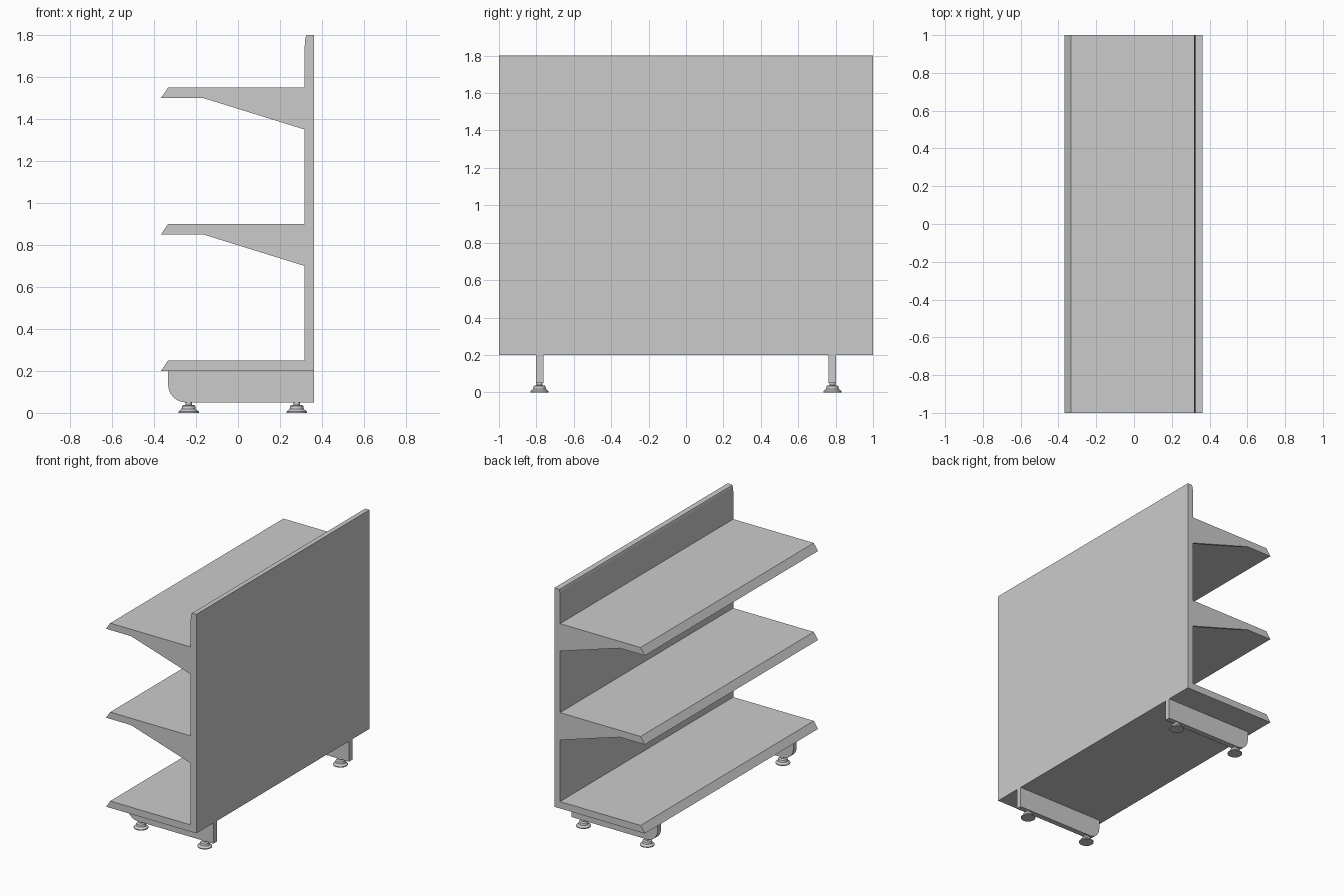
import bpy, bmesh, math

if "Cube" in bpy.data.objects:
    bpy.data.objects.remove(bpy.data.objects["Cube"])


def finish(name, bm, smooth=False):
    bmesh.ops.recalc_face_normals(bm, faces=bm.faces)
    mesh = bpy.data.meshes.new(name)
    bm.to_mesh(mesh)
    bm.free()
    ob = bpy.data.objects.new(name, mesh)
    bpy.context.collection.objects.link(ob)
    if smooth:
        bpy.ops.object.select_all(action='DESELECT')
        ob.select_set(True)
        bpy.context.view_layer.objects.active = ob
        bpy.ops.object.shade_smooth_by_angle(angle=math.radians(30))
    return ob


def extrude_profile(name, pts, y0, y1, smooth=False):
    """Extrude a closed x-z outline from y0 to y1."""
    bm = bmesh.new()
    face = bm.faces.new([bm.verts.new((x, y0, z)) for x, z in pts])
    out = bmesh.ops.extrude_face_region(bm, geom=[face])
    verts = [g for g in out['geom'] if isinstance(g, bmesh.types.BMVert)]
    bmesh.ops.translate(bm, verts=verts, vec=(0, y1 - y0, 0))
    return finish(name, bm, smooth)


def lathe(name, profile, loc, segs=24):
    """Spin an r-z outline round a vertical axis."""
    bm = bmesh.new()
    vs = [bm.verts.new((r, 0, z)) for r, z in profile]
    es = [bm.edges.new(p) for p in zip(vs, vs[1:])]
    bmesh.ops.spin(bm, geom=vs + es, cent=(0, 0, 0), axis=(0, 0, 1),
                   angle=math.tau, steps=segs)
    bmesh.ops.remove_doubles(bm, verts=bm.verts, dist=1e-5)
    ob = finish(name, bm, True)
    ob.location = loc
    return ob


BACK, WALL, TIP, LIP = 0.363, 0.318, -0.367, -0.333

# back panel with a softened top front edge
extrude_profile("back_panel",
                [(BACK, 0.2), (BACK, 1.8), (0.33, 1.8), (0.325, 1.797),
                 (0.321, 1.785), (0.319, 1.77), (WALL, 1.75), (WALL, 0.2)],
                -1, 1, True)

# bottom deck
extrude_profile("base_shelf",
                [(TIP, 0.2), (LIP, 0.25), (WALL, 0.25), (WALL, 0.2)], -1, 1)

# upper shelves with thin tapering end brackets
EDGE = 0.985
for label, z in (("middle", 0.85), ("top", 1.5)):
    extrude_profile(label + "_shelf",
                    [(TIP, z), (LIP, z + 0.05), (WALL, z + 0.05), (WALL, z)],
                    -EDGE, EDGE)
    for side, s in (("front", -1), ("rear", 1)):
        extrude_profile(f"{label}_shelf_{side}_bracket",
                        [(TIP, z), (LIP, z + 0.05), (WALL, z + 0.05),
                         (WALL, z - 0.15), (-0.165, z)], s * EDGE, s)

# base legs with a rounded lower front corner, standing on levelling feet
R = 0.085
corner = [(-0.333 + R - R * math.cos(a), 0.05 + R - R * math.sin(a))
          for a in (math.pi / 2 * i / 8 for i in range(9))]
foot = [(0, 0), (0.049, 0), (0.049, 0.006), (0.034, 0.018), (0.031, 0.033),
        (0.026, 0.037), (0.015, 0.038), (0.015, 0.052), (0, 0.052)]
for side, s in (("front", -1), ("rear", 1)):
    y = s * 0.783
    extrude_profile(side + "_base_leg",
                    [(-0.333, 0.2)] + corner + [(BACK, 0.05), (BACK, 0.2)],
                    y - 0.02, y + 0.02, True)
    for end, x in (("outer", -0.235), ("wall", 0.28)):
        lathe(f"{side}_{end}_levelling_foot", foot, (x, y, 0))
